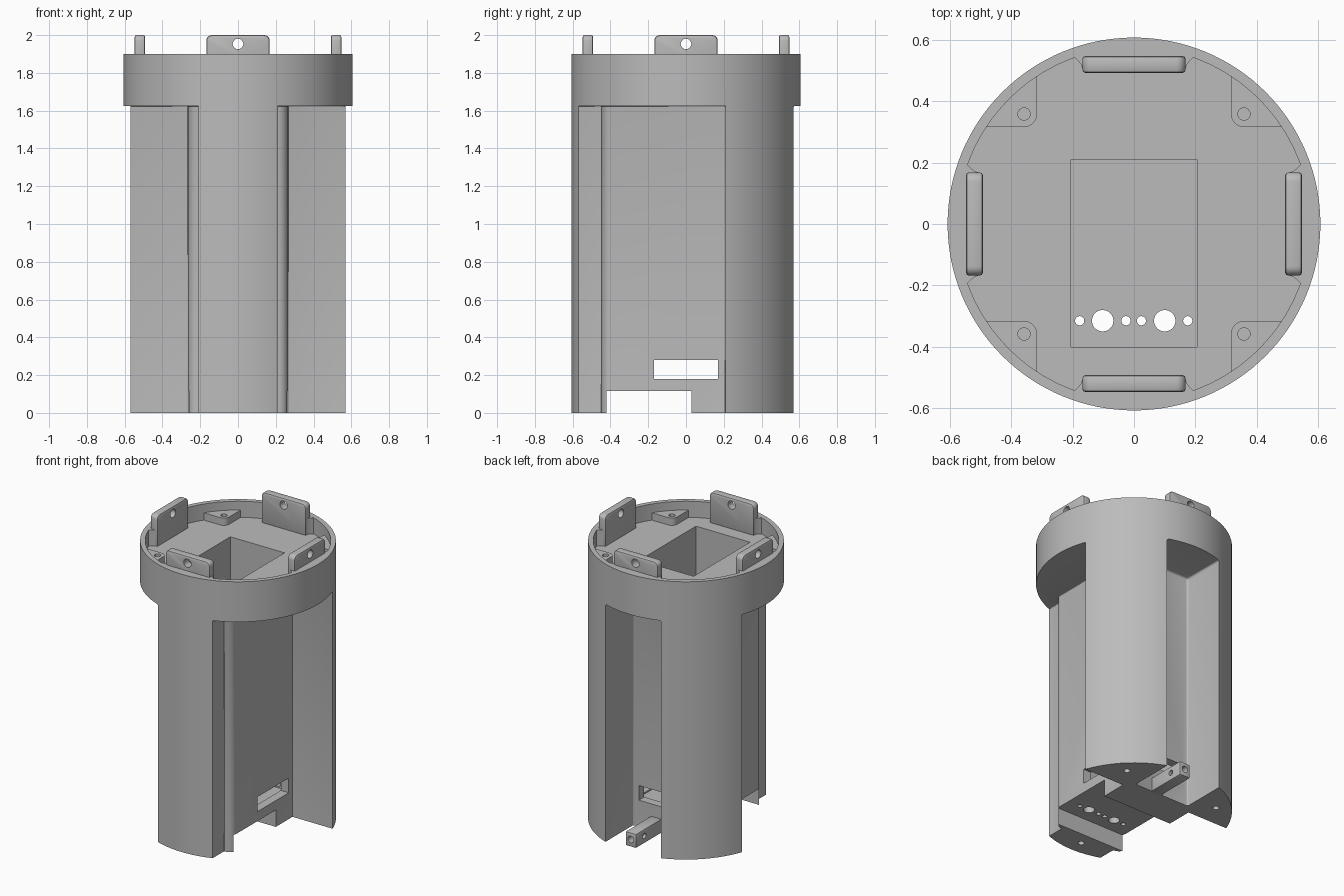
import bpy, bmesh, math
from mathutils import Vector

if "Cube" in bpy.data.objects:
    bpy.data.objects.remove(bpy.data.objects["Cube"])

grey = bpy.data.materials.new("plain_grey")
grey.diffuse_color = (0.5, 0.5, 0.5, 1)
grey.use_nodes = True
grey.node_tree.nodes["Principled BSDF"].inputs["Base Color"].default_value = grey.diffuse_color

AXES = {"Z": lambda u, v, w: (u, v, w),
        "Y": lambda u, v, w: (u, w, v),
        "X": lambda u, v, w: (w, u, v)}


def prism(name, pts, lo, hi, axis="Z"):
    """Extrude a closed outline between two levels along an axis."""
    place = AXES[axis]
    bm = bmesh.new()
    a = [bm.verts.new(place(u, v, lo)) for u, v in pts]
    b = [bm.verts.new(place(u, v, hi)) for u, v in pts]
    bm.faces.new(a)
    bm.faces.new(b)
    n = len(pts)
    for i in range(n):
        j = (i + 1) % n
        bm.faces.new((a[i], a[j], b[j], b[i]))
    bmesh.ops.recalc_face_normals(bm, faces=bm.faces)
    mesh = bpy.data.meshes.new(name)
    bm.to_mesh(mesh)
    bm.free()
    mesh.materials.append(grey)
    ob = bpy.data.objects.new(name, mesh)
    bpy.context.collection.objects.link(ob)
    return ob


def box(name, x0, x1, y0, y1, z0, z1):
    return prism(name, [(x0, y0), (x1, y0), (x1, y1), (x0, y1)], z0, z1)


def arc(cx, cy, r, a0, a1, n):
    return [(cx + r * math.cos(math.radians(a0 + (a1 - a0) * i / n)),
             cy + r * math.sin(math.radians(a0 + (a1 - a0) * i / n)))
            for i in range(n + 1)]


def rod(name, cx, cy, r, lo, hi, axis="Z", n=24):
    return prism(name, arc(cx, cy, r, 0, 360, n)[:-1], lo, hi, axis)


def bake(ob):
    """Apply all modifiers on an object."""
    deps = bpy.context.evaluated_depsgraph_get()
    mesh = bpy.data.meshes.new_from_object(ob.evaluated_get(deps))
    ob.modifiers.clear()
    ob.data = mesh
    return ob


def bevel(ob, width, segs=3):
    m = ob.modifiers.new("bevel", "BEVEL")
    m.width, m.segments, m.limit_method = width, segs, "ANGLE"
    m.angle_limit = math.radians(40)
    return bake(ob)


def cut(ob, *cutters):
    for c in cutters:
        m = ob.modifiers.new("cut", "BOOLEAN")
        m.operation, m.solver, m.object = "DIFFERENCE", "EXACT", c
        bake(ob)
        bpy.data.objects.remove(c)
    return ob


# Main body: a full cylinder, carved into three columns and a core
body = rod("body", 0, 0, 0.607, 0, 1.9, n=128)

# Side pockets with a rounded step next to the front column
for s in (1, -1):
    pts = [(0.75, 0.21), (0.265, 0.21), (0.265, -0.395)]
    pts += arc(0.213, -0.395, 0.052, 0, -90, 6)[1:]
    pts += [(0.208, -0.447), (0.208, -0.75), (0.75, -0.75)]
    cut(body, bevel(prism("pocket", [(s * x, y) for x, y in pts], -0.2, 1.625), 0.014))

# Back pocket between the two rear columns
cut(body, bevel(box("back_pocket", -0.21, 0.21, 0.267, 0.75, -0.2, 1.625), 0.014))

# Top recess, inner shaft, notch under the floor, and slots in the core walls
cut(body,
    rod("recess", 0, 0, 0.575, 1.79, 2.1, n=128),
    box("shaft", -0.205, 0.205, -0.4, 0.21, 0.17, 2.1),
    box("notch", -0.4, 0.4, -0.42, 0.03, -0.2, 0.115),
    box("side_slot", -0.4, 0.4, -0.17, 0.17, 0.18, 0.28),
    box("back_slot", -0.17, 0.17, 0.1, 0.4, 0.18, 0.28))

# Holes through the floor and blind screw holes under the columns
for x, r in ((-0.177, 0.015), (-0.102, 0.035), (-0.026, 0.015),
             (0.024, 0.015), (0.1, 0.035), (0.175, 0.015)):
    cut(body, rod("floor_hole", x, -0.315, r, 0.05, 0.25))
for x, y in ((0.36, 0.36), (-0.36, 0.36), (0, -0.51)):
    cut(body, rod("screw_hole", x, y, 0.02, -0.1, 0.12))

# Four tabs with holes, each standing on a thick section of the rim
tab_outline = ([(-0.168, 1.785), (0.168, 1.785)]
               + arc(0.138, 1.97, 0.03, 0, 90, 5)
               + arc(-0.138, 1.97, 0.03, 90, 180, 5))
rim_outline = [(-0.165, 0.495), (0.165, 0.495), (0.172, 0.52), (0.2, 0.55),
               (0.2, 0.566), (0, 0.6), (-0.2, 0.566), (-0.2, 0.55), (-0.172, 0.52)]
for i, side in enumerate(("back", "left", "front", "right")):
    tab = bevel(prism(side + "_tab", tab_outline, 0.492, 0.547, "Y"), 0.01, 2)
    cut(tab, rod("tab_hole", 0, 1.953, 0.028, 0.4, 0.7, "Y"))
    rim = prism(side + "_rim_block", rim_outline, 1.785, 1.8995)
    for ob in (tab, rim):
        ob.rotation_euler.z = i * math.pi / 2

# Four corner ledges with screw holes
for i in range(4):
    a = math.degrees(math.acos(0.316 / 0.585))
    pts = arc(0.356, 0.356, 0.04, 180, 270, 5) + arc(0, 0, 0.585, 90 - a, a, 10)
    ledge = prism("corner_ledge_%d" % (i + 1), pts, 1.785, 1.84)
    cut(ledge, rod("ledge_hole", 0.358, 0.358, 0.02, 1.795, 2))
    ledge.rotation_euler.z = i * math.pi / 2

# Bracket bar sticking out at the foot of the back pocket
bar = bevel(box("bracket_bar", 0, 0.08, 0.25, 0.54, 0, 0.095), 0.006, 2)
cut(bar, rod("end_hole", 0.04, 0.05, 0.022, 0.42, 0.7, "Y"),
    rod("cross_hole", 0.45, 0.05, 0.018, -0.1, 0.2, "X"))

# Smooth curved surfaces, keep hard edges
for ob in bpy.context.scene.objects:
    ob.select_set(True)
bpy.context.view_layer.objects.active = body
bpy.ops.object.shade_smooth_by_angle(angle=math.radians(30))
